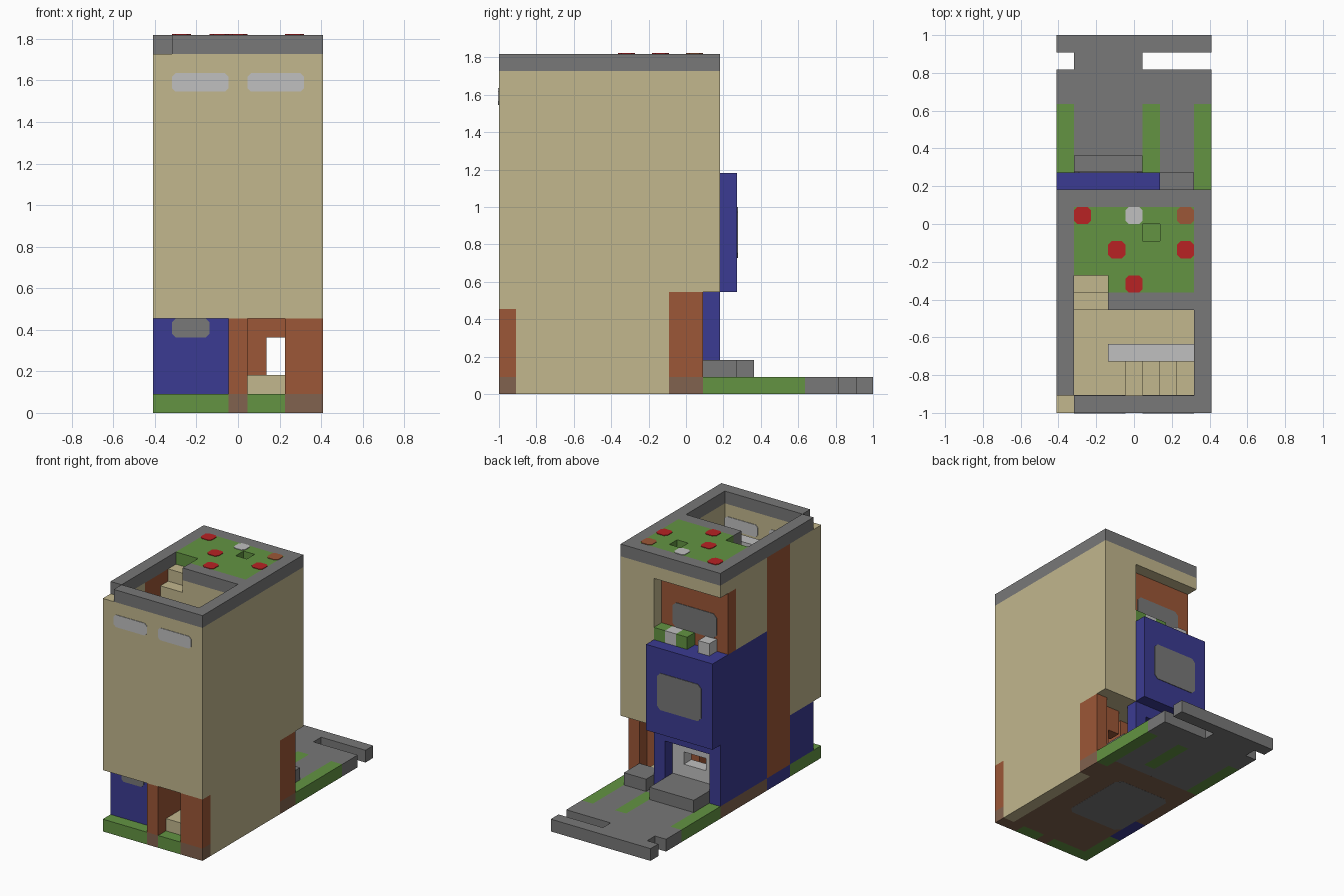
import bpy
import bmesh
from mathutils import Vector

UNIT = 1 / 11            # one building block
MIDDLE = Vector((4.5, 11, 0))

cube = bpy.data.objects.get("Cube")
if cube:
    bpy.data.objects.remove(cube)


def material(name, rgb):
    linear = [(c / 255 / 12.92) if c < 11 else ((c / 255 + 0.055) / 1.055) ** 2.4 for c in rgb]
    mat = bpy.data.materials.new(name)
    mat.use_nodes = True
    mat.diffuse_color = (*linear, 1)
    mat.node_tree.nodes["Principled BSDF"].inputs["Base Color"].default_value = (*linear, 1)
    return mat


TAN = material("sandstone", (194, 183, 141))
GREY = material("paving_grey", (120, 120, 120))
PALE = material("pale_grey", (192, 192, 192))
BLUE = material("deep_blue", (59, 59, 146))
BROWN = material("brick_brown", (156, 87, 55))
EARTH = material("earth_brown", (129, 98, 78))
GREEN = material("grass_green", (99, 148, 66))
RED = material("flower_red", (184, 34, 36))


def finish(name, bm, mat):
    bmesh.ops.recalc_face_normals(bm, faces=bm.faces)
    mesh = bpy.data.meshes.new(name)
    bm.to_mesh(mesh)
    bm.free()
    mesh.materials.append(mat)
    bpy.context.collection.objects.link(bpy.data.objects.new(name, mesh))


def box(name, mat, x, y, z):
    """Block spanning the given ranges, counted in blocks."""
    bm = bmesh.new()
    bmesh.ops.create_cube(bm, size=1)
    low, high = (Vector(p) for p in zip(x, y, z))
    for v in bm.verts:
        v.co = Vector(high[i] if v.co[i] > 0 else low[i] for i in range(3))
        v.co = (v.co - MIDDLE) * UNIT
    finish(name, bm, mat)


def plate(name, mat, axis, level, side, a, b, cut=0.2):
    """Thin panel with clipped corners, lying on the plane axis = level."""
    bm = bmesh.new()
    outline = []
    for s, t, first in ((0, 0, 1), (1, 0, 0), (1, 1, 1), (0, 1, 0)):
        ds, dt = (cut, -cut)[s], (cut, -cut)[t]
        pair = [(a[s], b[t] + dt), (a[s] + ds, b[t])]
        outline += pair if first else pair[::-1]
    verts = []
    for p, q in outline:
        co = [p, q]
        co.insert(axis, level)
        verts.append(bm.verts.new((Vector(co) - MIDDLE) * UNIT))
    face = bm.faces.new(verts)
    moved = bmesh.ops.extrude_face_region(bm, geom=[face])["geom"]
    push = Vector((0, 0, 0))
    push[axis] = side * 0.004
    bmesh.ops.translate(bm, vec=push, verts=[g for g in moved if isinstance(g, bmesh.types.BMVert)])
    finish(name, bm, mat)


X, Y, Z = range(3)

# Ground layer under the house
box("house_base", EARTH, (1, 8), (1, 13), (0, 1))
box("base_left", EARTH, (0, 1), (7, 13), (0, 1))
box("base_left_blue", BLUE, (0, 1), (4, 7), (0, 1))
box("base_right_rear", EARTH, (8, 9), (10, 12), (0, 1))
box("base_front_pier", EARTH, (4, 5), (0, 1), (0, 1))
box("base_front_corner", EARTH, (7, 9), (0, 1), (0, 1))
box("front_lawn", GREEN, (0, 4), (0, 1), (0, 1))
box("side_lawn", GREEN, (0, 1), (1, 4), (0, 1))
box("front_door_lawn", GREEN, (5, 7), (0, 1), (0, 1))
plate("cellar_panel", GREY, Z, 0, 1, (1, 6), (5, 11), 0.4)
plate("cellar_panel_face", GREY, Z, 0, -0.2, (1, 6), (5, 11), 0.4)

# Back garden, path and gate edge
box("lawn_left", GREEN, (0, 1), (13, 18), (0, 1))
box("lawn_middle", GREEN, (5, 6), (14, 18), (0, 1))
box("lawn_right", GREEN, (8, 9), (12, 18), (0, 1))
box("path_wide", GREY, (1, 5), (13, 18), (0, 1))
box("path_start", GREY, (5, 6), (13, 14), (0, 1))
box("path_narrow", GREY, (6, 8), (13, 18), (0, 1))
box("pavement", GREY, (0, 9), (18, 20), (0, 1))
box("gate_bridge", GREY, (1, 5), (20, 21), (0, 1))
box("kerb", GREY, (0, 9), (21, 22), (0, 1))
box("wide_doorstep", GREY, (1, 5), (12, 15), (1, 2))
box("small_doorstep", GREY, (6, 8), (12, 14), (1, 2))

# Ground floor
box("front_pier", BROWN, (4, 5), (0, 1), (1, 5))
box("front_corner_pier", BROWN, (7, 9), (0, 1), (1, 5))
box("front_blue_wall", BLUE, (0, 4), (1, 2), (1, 5))
box("side_blue_wall", BLUE, (0, 1), (2, 4), (1, 5))
plate("front_blue_window", GREY, Y, 1, -1, (1, 3), (4, 5))
box("hall_floor", TAN, (5, 7), (1, 12), (1, 2))
box("room_floor", PALE, (1, 5), (2, 12), (1, 2))
box("hall_partition", BROWN, (4, 5), (1, 10), (2, 6))
box("hall_right_wall", BROWN, (7, 8), (1, 11), (1, 6))
box("front_door", BROWN, (5, 6), (3, 4), (2, 5))
box("front_door_lintel", BROWN, (6, 7), (3, 4), (4, 5))
box("rear_door_lintel", BROWN, (6, 7), (10, 11), (4, 6))
box("rear_corner_pier", BROWN, (8, 9), (10, 12), (1, 6))

# Rear entrance under the bay
box("entrance_post_left", BLUE, (0, 1), (12, 13), (1, 6))
box("entrance_post_right", BLUE, (5, 6), (12, 13), (1, 6))
box("entrance_header", BLUE, (1, 5), (12, 13), (5, 6))
box("entrance_screen_low", PALE, (1, 5), (11, 12), (2, 3))
box("entrance_screen_top", PALE, (1, 5), (11, 12), (4, 6))
for x in (1, 4):
    box("entrance_screen_side", PALE, (x, x + 1), (11, 12), (3, 4))

# Main walls
box("front_wall", TAN, (0, 9), (0, 1), (5, 19))
for start in (1, 5):
    plate("front_window", PALE, Y, 0, -1, (start, start + 3), (17, 18))
    plate("front_window_inside", PALE, Y, 1, 1, (start, start + 3), (17, 18))
box("right_wall", TAN, (8, 9), (1, 10), (0, 19))
box("right_wall_rear", TAN, (8, 9), (10, 12), (6, 19))
box("left_wall_front", TAN, (0, 1), (1, 4), (5, 19))
box("chimney_strip", BROWN, (0, 1), (4, 7), (1, 19))
box("left_blue_wall", BLUE, (0, 1), (7, 12), (1, 13))
box("left_wall_rear", TAN, (0, 1), (7, 11), (13, 19))
box("left_wall_eaves", TAN, (0, 1), (11, 12), (18, 19))
box("rear_wall", TAN, (6, 9), (12, 13), (6, 19))
box("balcony_beam", TAN, (0, 6), (12, 13), (18, 19))

# Blue bay and balcony
box("bay", BLUE, (0, 6), (13, 14), (6, 13))
box("bay_backing", BLUE, (0, 6), (12, 13), (6, 13))
plate("bay_window", GREY, Y, 14, 1, (1, 5), (8, 11), 0.3)
box("balcony_wall", BROWN, (0, 6), (11, 12), (13, 18))
plate("balcony_window", GREY, Y, 12, 1, (1, 5), (14, 16), 0.3)
for x, mat in ((1, PALE), (3, GREEN), (4, PALE), (5, GREEN)):
    box("balcony_planter", mat, (x, x + 1), (12, 13), (13, 14))

# Floors inside
box("first_floor", TAN, (1, 8), (1, 12), (6, 7))
box("second_floor", TAN, (1, 8), (1, 12), (12, 13))
box("top_floor", TAN, (1, 8), (3, 11), (16, 17))
box("top_landing", TAN, (1, 4), (1, 3), (16, 17))
for i in range(4):
    box("inner_stair", TAN, (4 + i, 5 + i), (1, 3), (13, 16 - i * 0.9))
box("stair_railing", PALE, (3, 8), (3, 4), (17, 18))
for i in range(2):
    box("roof_stair", TAN, (1, 3), (6 + i, 7 + i), (17, 18 + i))
box("stair_side_wall", TAN, (3, 8), (6, 7), (17, 19))

# Roof rim and roof garden
box("rim_left", GREY, (0, 1), (1, 13), (19, 20))
box("rim_right", GREY, (8, 9), (0, 13), (19, 20))
box("rim_front", GREY, (1, 8), (0, 1), (19, 20))
box("rim_back", GREY, (1, 8), (12, 13), (19, 20))
box("rim_cross", GREY, (3, 8), (6, 7), (19, 20))
box("garden_soil", GREEN, (1, 8), (8, 12), (18, 19))
for x, y in (((3, 8), (7, 8)), ((1, 5), (8, 12)), ((6, 8), (8, 12)),
             ((5, 6), (8, 10)), ((5, 6), (11, 12))):
    box("roof_grass", GREEN, x, y, (19, 20))
for x, y, mat in ((1, 11, RED), (4, 11, PALE), (7, 11, BROWN),
                  (3, 9, RED), (7, 9, RED), (4, 7, RED)):
    plate("roof_flower", mat, Z, 20, 1, (x, x + 1), (y, y + 1))
